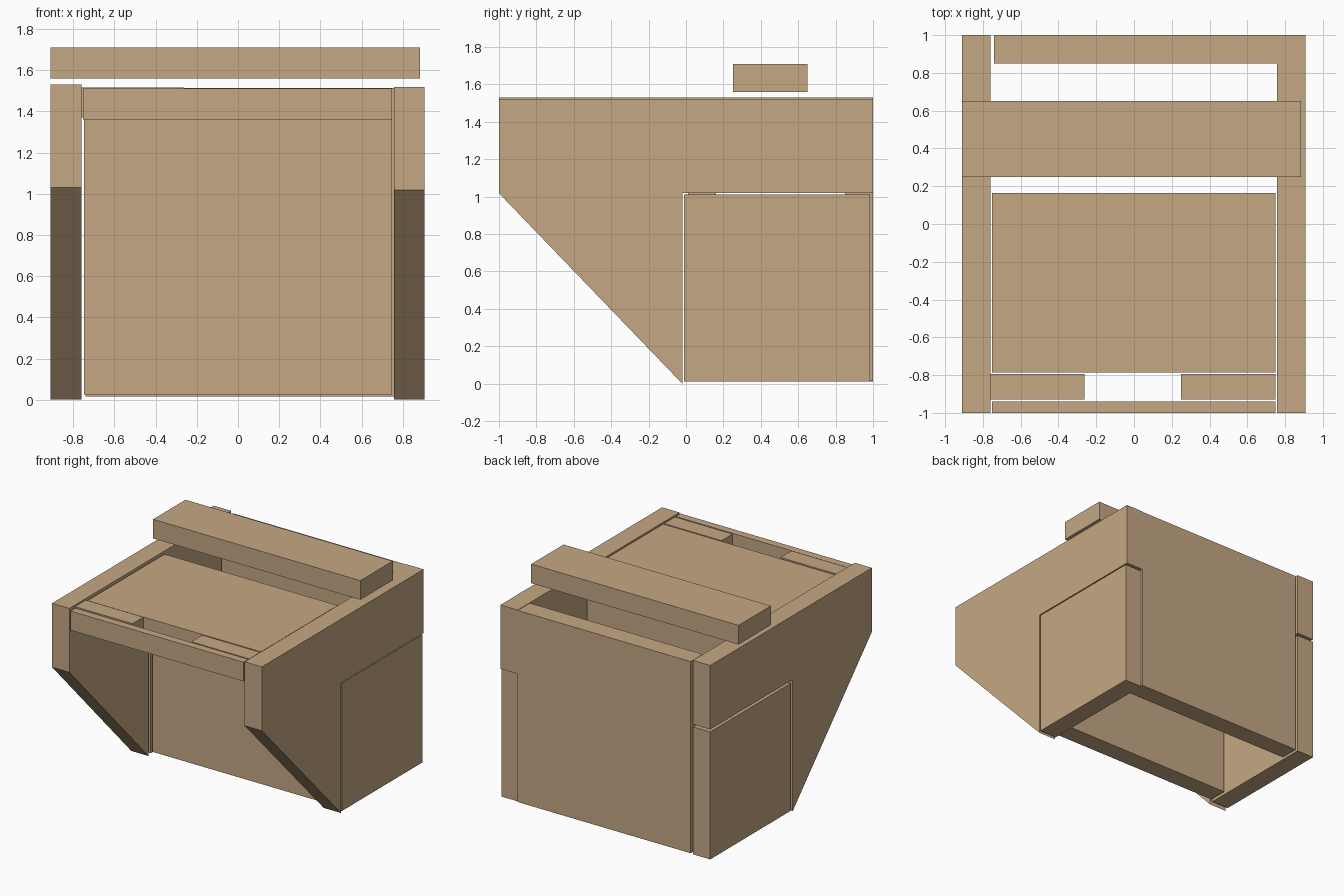
import bpy

if "Cube" in bpy.data.objects:
    bpy.data.objects.remove(bpy.data.objects["Cube"])


def box(name, x, y, z):
    """Axis-aligned board from its x, y and z ranges."""
    verts = [(a, b, c) for c in z for b in y for a in x]
    faces = [(0, 2, 3, 1), (4, 5, 7, 6), (0, 1, 5, 4),
             (2, 6, 7, 3), (0, 4, 6, 2), (1, 3, 7, 5)]
    return add(name, verts, faces)


def prism(name, x, profile):
    """Board cut to a (y, z) outline and extruded along x."""
    n = len(profile)
    verts = [(a, y, z) for a in x for y, z in profile]
    faces = [tuple(range(n)), tuple(range(2 * n - 1, n - 1, -1))]
    faces += [(i, i + n, (i + 1) % n + n, (i + 1) % n) for i in range(n)]
    return add(name, verts, faces)


def add(name, verts, faces):
    mesh = bpy.data.meshes.new(name)
    mesh.from_pydata(verts, [], faces)
    mesh.materials.append(wood)
    obj = bpy.data.objects.new(name, mesh)
    bpy.context.collection.objects.link(obj)
    return obj


wood = bpy.data.materials.new("wood")
wood.diffuse_color = (0.56, 0.39, 0.23, 1)
wood.use_nodes = True
wood.node_tree.nodes["Principled BSDF"].inputs["Base Color"].default_value = wood.diffuse_color

# Side panels: top beam with a sloping bracket, the left one slightly higher
for side, x, top, back in (("left", (-0.91, -0.76), 1.53, 1.0),
                           ("right", (0.757, 0.907), 1.518, 0.985)):
    low = top - 0.5
    prism(side + "_bracket_panel", x,
          [(-1, low), (-1, top), (1, top), (1, low),
           (-0.02, low), (-0.02, 0.0)])
    # Square lower panel behind the bracket
    box(side + "_lower_panel", x, (back - 0.995, back), (0.012, 1.01))

# Upright panels of the box
box("back_panel", (-0.74, 0.757), (0.85, 1.0), (0.015, 1.515))
box("front_panel", (-0.747, 0.747), (0.01, 0.16), (0.025, 1.36))

# Top boards
box("top_board", (-0.752, 0.748), (-0.785, 0.165), (1.362, 1.512))
box("front_rail", (-0.752, 0.748), (-1.0, -0.94), (1.362, 1.512))
box("left_slot_block", (-0.76, -0.262), (-0.93, -0.795), (1.37, 1.517))
box("right_slot_block", (0.248, 0.748), (-0.93, -0.795), (1.362, 1.512))

# Raised crossbar
box("crossbar", (-0.91, 0.885), (0.25, 0.65), (1.56, 1.71))
